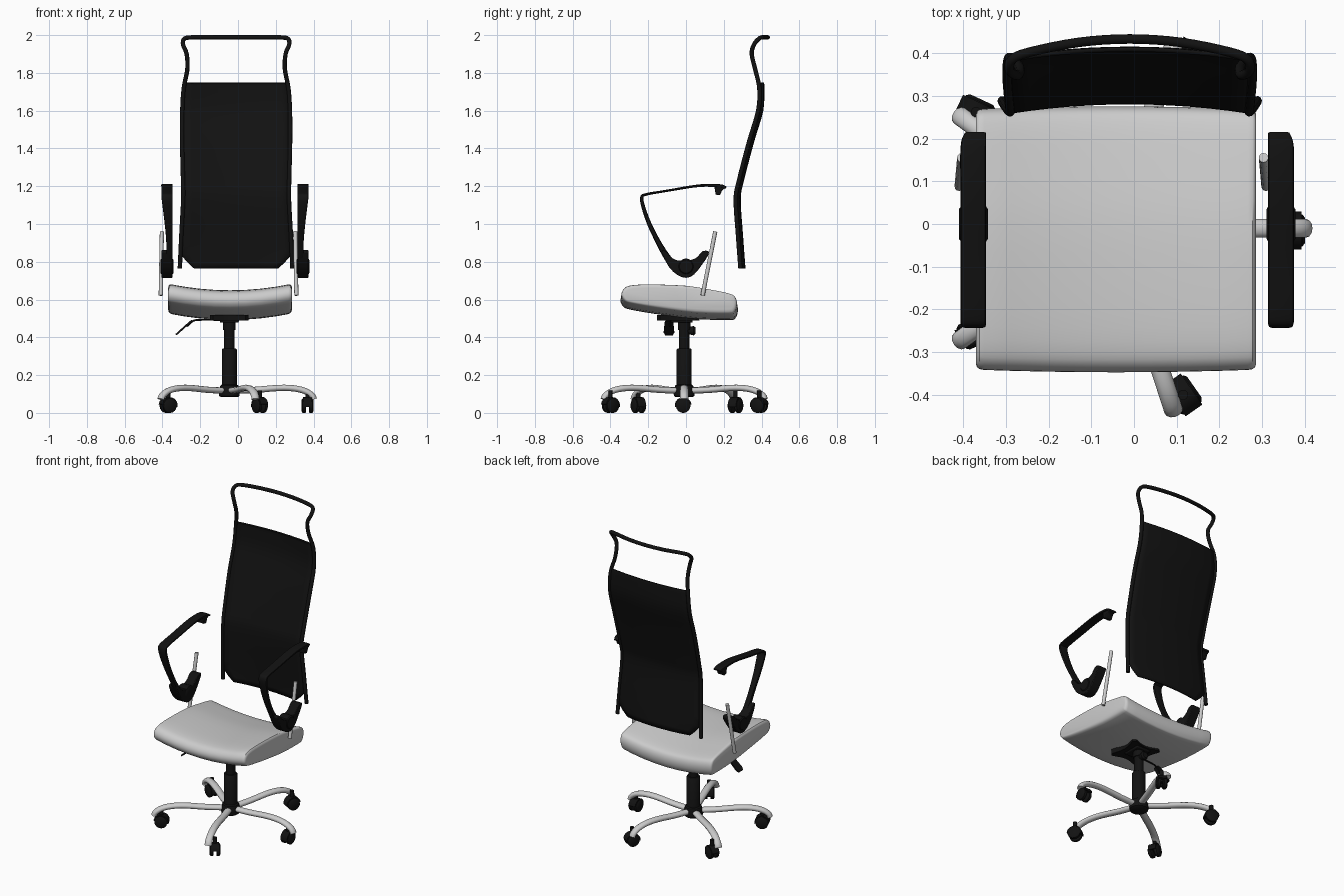
import bpy, bmesh, math
from mathutils import Vector

cube = bpy.data.objects.get("Cube")
if cube:
    bpy.data.objects.remove(cube, do_unlink=True)


def material(name, value):
    m = bpy.data.materials.new(name)
    m.use_nodes = True
    color = (value, value, value, 1)
    m.diffuse_color = color
    m.node_tree.nodes["Principled BSDF"].inputs["Base Color"].default_value = color
    return m


BLACK = material("matte_black", 0.006)
GRAY = material("light_gray", 0.6)


def finish(name, bm, mat):
    bmesh.ops.recalc_face_normals(bm, faces=bm.faces[:])
    mesh = bpy.data.meshes.new(name)
    bm.to_mesh(mesh)
    bm.free()
    mesh.materials.append(mat)
    ob = bpy.data.objects.new(name, mesh)
    bpy.context.collection.objects.link(ob)
    bpy.ops.object.select_all(action="DESELECT")
    ob.select_set(True)
    bpy.context.view_layer.objects.active = ob
    bpy.ops.object.shade_smooth_by_angle(angle=math.radians(40))
    return ob


def spline(pts, n=4, closed=False):
    """Catmull-Rom curve through points of any dimension."""
    pts = [Vector(p) for p in pts]
    k = len(pts)
    get = (lambda i: pts[i % k]) if closed else (lambda i: pts[max(0, min(k - 1, i))])
    out = []
    for i in range(k if closed else k - 1):
        a, b, c, d = (get(i + j) for j in (-1, 0, 1, 2))
        for s in range(n):
            t = s / n
            out.append((b * 2 + (c - a) * t + (a * 2 - b * 5 + c * 4 - d) * t * t
                        + (b * 3 - a - c * 3 + d) * t ** 3) / 2)
    return out if closed else out + [pts[-1]]


def loft(name, rings, mat, closed=True):
    bm = bmesh.new()
    rows = [[bm.verts.new(p) for p in r] for r in rings]
    n = len(rows[0])
    for a, b in zip(rows, rows[1:]):
        for i in range(n if closed else n - 1):
            j = (i + 1) % n
            bm.faces.new((a[i], a[j], b[j], b[i]))
    if closed:
        bm.faces.new(rows[0])
        bm.faces.new(rows[-1])
    return finish(name, bm, mat)


def tube(name, path, radius, mat, sides=10, flat=1.0):
    """Round or flattened bar along a path; flat scales its vertical radius."""
    path = [Vector(p) for p in path]
    rings, side = [], None
    for i, p in enumerate(path):
        t = (path[min(i + 1, len(path) - 1)] - path[max(i - 1, 0)]).normalized()
        if side is None:
            side = t.cross(Vector((0, 0, 1)))
            if side.length < 0.3:
                side = Vector((1, 0, 0))
        side = (side - t * side.dot(t)).normalized()
        up = side.cross(t)
        rings.append([p + side * radius * math.cos(a) + up * radius * flat * math.sin(a)
                      for a in (math.tau * k / sides for k in range(sides))])
    return loft(name, rings, mat)


def lathe(name, center, axis, profile, mat, sides=20):
    """Turned part: profile holds (distance along axis, radius)."""
    axis = Vector(axis).normalized()
    u = axis.orthogonal().normalized()
    v = axis.cross(u)
    c = Vector(center)
    rings = [[c + axis * d + (u * math.cos(a) + v * math.sin(a)) * r
              for a in (math.tau * k / sides for k in range(sides))] for d, r in profile]
    return loft(name, rings, mat)


def prism(name, outline, offset, mat, bevel=0.0):
    """Extrude a flat outline by an offset vector."""
    outline = [Vector(p) for p in outline]
    ob = loft(name, [outline, [p + Vector(offset) for p in outline]], mat)
    if bevel:
        mod = ob.modifiers.new("soft_edges", "BEVEL")
        mod.width, mod.segments = bevel, 2
    return ob


CX, CY = -0.046, -0.01

# Seat cushion: side profile swept across the width with a dished top
profile = spline([(-.347, .595), (-.335, .625), (-.3, .643), (-.2, .649), (0, .642), (.15, .618),
                  (.24, .598), (.268, .578), (.275, .54), (.262, .502), (.23, .492), (.05, .497),
                  (-.15, .522), (-.3, .548), (-.335, .566)], 3, True)
sections = [(1, .955, .72), (.992, .98, .87), (.975, .995, .96), (.94, 1, 1)]
sections += [(u, 1, 1) for u in (.75, .5, .25)]
sections = [(-u, a, b) for u, a, b in sections] + [(0, 1, 1)] + sections[::-1]
rings = []
for u, sy, sz in sections:
    rings.append([(CX + .004 + .328 * u, -.035 + (p[0] + .035) * sy * (1 - .02 * u * u),
                   .57 + (p[1] - .57) * sz + .035 * u * u) for p in profile])
loft("seat_cushion", rings, GRAY)

# Backrest frame: one bent tube, given as (half width, y, z)
BX = -0.01
rail = [(.298, .288, .765), (.29, .275, .94), (.28, .263, 1.13), (.281, .28, 1.23),
        (.286, .335, 1.44), (.285, .382, 1.6), (.277, .388, 1.72), (.258, .366, 1.82),
        (.262, .348, 1.9), (.281, .36, 1.95), (.275, .385, 1.98), (.235, .402, 1.988),
        (.12, .425, 1.988)]
loop = [(BX - w, y, z) for w, y, z in rail] + [(BX, .433, 1.988)]
loop += [(BX + w, y, z) for w, y, z in rail[::-1]]
tube("backrest_frame", spline(loop, 4), .0115, BLACK)

# Backrest panel: bowed sheet between the rails, lower corners cut off
rows = []
for w, y, z in spline(rail[:7] + [(.272, .386, 1.747)], 4):
    w = min(w, .222 + (z - .765) * 1.1)
    rows.append([(BX + w * u, y + .022 * (1 - u * u), z) for u in (k / 6 for k in range(-6, 7))])
panel = loft("backrest_panel", rows, BLACK, closed=False)
solid = panel.modifiers.new("thickness", "SOLIDIFY")
solid.thickness, solid.offset = .01, 0

# Armrests: (y, z, thickness, width) along the pad and down the strut
arm = spline([(.213, 1.192, .01, .05), (.18, 1.202, .017, .06), (.07, 1.203, .014, .06),
              (-.1, 1.176, .012, .06), (-.21, 1.157, .014, .06), (-.234, 1.14, .017, .059),
              (-.226, 1.09, .02, .053), (-.194, 1.0, .023, .042), (-.15, .91, .027, .034),
              (-.11, .84, .034, .034), (-.075, .79, .04, .04)], 4)
bracket = spline([(-.13, .85), (-.09, .772), (-.045, .73), (0, .715), (.042, .732), (.085, .785),
                  (.118, .835), (.118, .857), (.085, .855), (.06, .825), (.02, .808),
                  (-.04, .806), (-.08, .825), (-.11, .86)], 2, True)
ARM_X, INNER = -0.016, .33


def soft(v):
    return math.copysign(abs(v) ** .5, v)


for s, side in ((-1, "right"), (1, "left")):
    rings = []
    for i, (y, z, t, w) in enumerate(arm):
        a, b = arm[max(i - 1, 0)], arm[min(i + 1, len(arm) - 1)]
        d = Vector((b[0] - a[0], b[1] - a[1])).normalized()
        ring = []
        for k in range(12):
            ang = math.tau * k / 12
            h = soft(math.sin(ang)) * t / 2
            x = ARM_X + s * (INNER + w / 2 * (1 + soft(math.cos(ang))))
            ring.append((x, y - d[1] * h, z + d[0] * h))
        rings.append(ring)
    loft(side + "_armrest", rings, BLACK)
    x0 = ARM_X + s * INNER
    prism(side + "_arm_bracket", [(x0, y, z) for y, z in bracket], (s * .06, 0, 0), BLACK, .005)
    lathe(side + "_arm_knob", (x0, 0, .775), (s, 0, 0),
          [(-.004, .035), (0, .042), (.058, .042), (.064, .035)], BLACK)
    hook = [(.15, 1.2), (.157, 1.155), (.18, 1.152), (.192, 1.18), (.21, 1.19), (.2, 1.2)]
    prism(side + "_arm_hook", [(x0 + s * .006, y, z) for y, z in hook],
          (s * .048, 0, 0), BLACK, .004)
    # Arm support rod
    rx = CX - .004 + s * .355
    tube(side + "_support_rod", [(rx + s * .004, .088, .622), (rx - s * .002, .155, .96)],
         .011, GRAY, 12)

# Gas column and hub
lathe("gas_column", (CX, CY, 0), (0, 0, 1),
      [(.1, .04), (.335, .04), (.34, .036), (.34, .028), (.44, .028), (.44, .034), (.5, .034)], BLACK)
lathe("base_hub", (CX, CY, 0), (0, 0, 1),
      [(.083, .045), (.09, .055), (.115, .057), (.145, .048), (.15, .04)], BLACK)

# Tilt mechanism: plate with hollowed sides, body and knob
plate = []
for k in range(4):
    for da, r in ((-.08, .134), (.08, .134), (.42, .09), (math.pi / 4, .08), (1.15, .09)):
        a = math.pi / 4 + k * math.pi / 2 + da
        plate.append((CX + r * math.cos(a), -.042 + 1.1 * r * math.sin(a), .488))
prism("mechanism_plate", plate, (0, 0, .03), BLACK)
prism("mechanism_body", [(CX - .05, -.08, .478), (CX + .05, -.08, .478), (CX + .05, .035, .478),
                         (CX - .05, .035, .478)], (0, 0, .03), BLACK, .006)
lathe("tilt_knob", (CX, CY, .435), (0, 1, 0), [(.02, .018), (.05, .025), (.06, .018)], BLACK)

# Height lever: thin rod with a flat paddle
tube("lever_rod", spline([(-.09, -.07, .492), (-.18, -.078, .493), (-.235, -.082, .488),
                          (-.27, -.086, .458)], 4), .005, BLACK, 8)
paddle = [(-.24, .018, .486), (-.255, .025, .474), (-.31, .03, .424), (-.326, .022, .41)]
outline = [(x, -.088 - h, z) for x, h, z in paddle]
outline += [(x, -.092 + h, z) for x, h, z in paddle[::-1]]
prism("lever_paddle", outline, (-.006, 0, .007), BLACK)

# Five-star base: arched spokes
for k in range(5):
    a = math.radians(72 * k)
    arch = spline([(.03, .118), (.14, .122), (.26, .132), (.34, .13), (.4, .116),
                   (.438, .092), (.448, .072)], 3)
    tube("base_spoke_%d" % k, [(CX + r * math.cos(a), CY + r * math.sin(a), z) for r, z in arch],
         .022, GRAY, 12, .75)

# Casters: (x, y, rolling direction in degrees)
casters = [(.368, -.015, 90), (.115, .388, 60), (-.37, .262, 155), (-.37, -.252, 205),
           (.115, -.4, -55)]
for k, (x, y, deg) in enumerate(casters):
    a = math.radians(deg)
    roll = Vector((math.cos(a), math.sin(a), 0))
    axle = Vector((-roll.y, roll.x, 0))
    c = Vector((x, y, .038))
    for s in (-1, 1):
        lathe("caster_%d_wheel" % k, c, axle * s,
              [(.008, .034), (.011, .038), (.026, .038), (.032, .03)], BLACK)
    arc = [math.radians(d) for d in range(10, 191, 20)]
    hood = [c + roll * .045 * math.cos(t) + Vector((0, 0, .045 * math.sin(t))) for t in arc]
    hood += [c + roll * .03 * math.cos(t) + Vector((0, 0, .03 * math.sin(t))) for t in arc[::-1]]
    prism("caster_%d_hood" % k, [p - axle * .024 for p in hood], axle * .048, BLACK)
    lathe("caster_%d_stem" % k, c, (0, 0, 1), [(0, .012), (.08, .012)], BLACK, 12)
